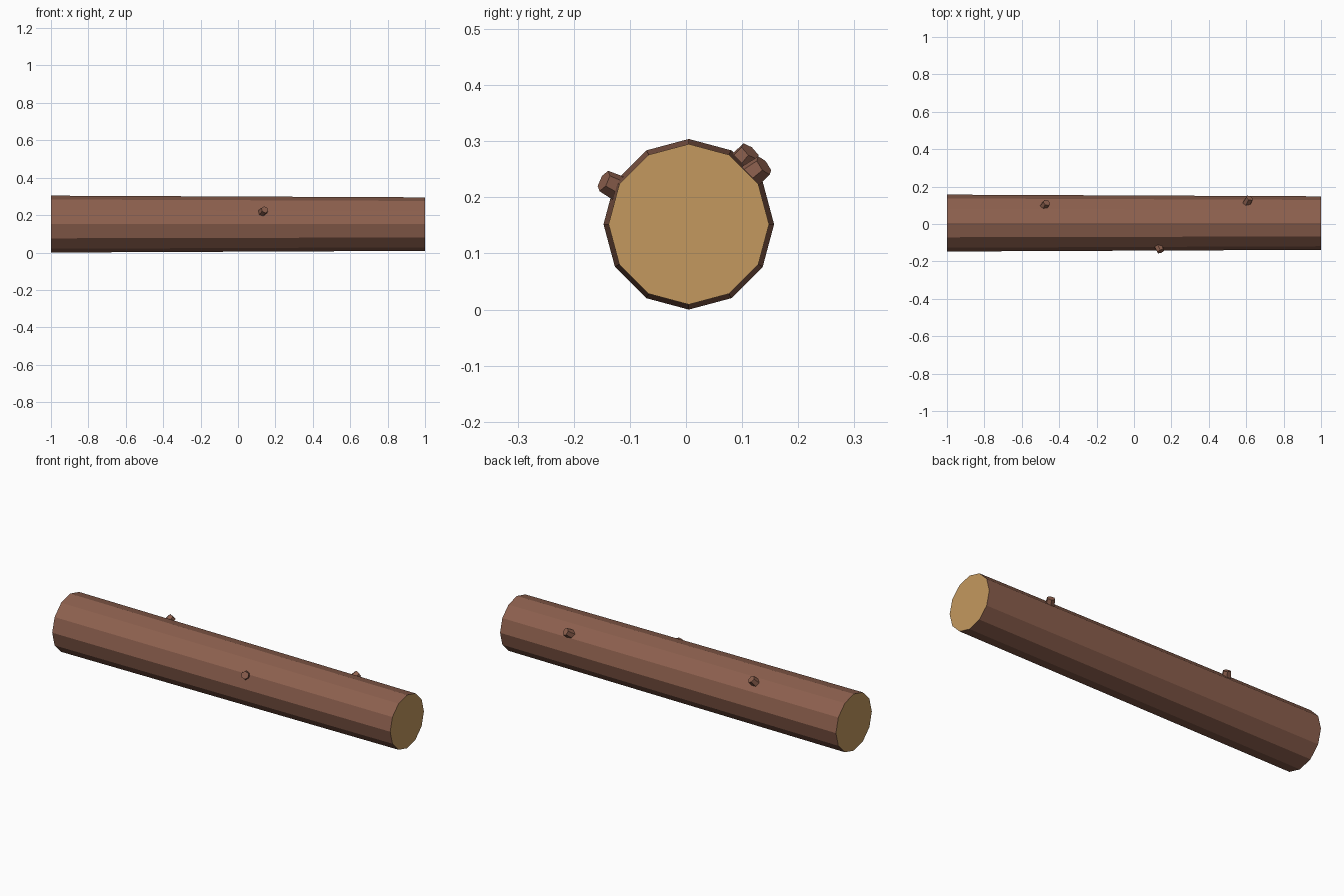
import bpy
import math
from mathutils import Vector

cube = bpy.data.objects.get("Cube")
if cube:
    bpy.data.objects.remove(cube, do_unlink=True)


def make_material(name, rgb):
    mat = bpy.data.materials.new(name)
    mat.use_nodes = True
    mat.diffuse_color = (*rgb, 1)
    mat.node_tree.nodes["Principled BSDF"].inputs["Base Color"].default_value = (*rgb, 1)
    return mat


bark = make_material("brown bark", (0.266, 0.117, 0.076))
cut_wood = make_material("tan cut wood", (0.55, 0.314, 0.114))

AXIS_Y, AXIS_Z = 0.005, 0.152


def tapered_prism(name, sides, base_radius, tip_radius, start, end, roll=0):
    """Flat-sided tapered cylinder running from start to end."""
    axis = end - start
    bpy.ops.mesh.primitive_cone_add(
        vertices=sides, radius1=base_radius, radius2=tip_radius, depth=axis.length)
    obj = bpy.context.object
    obj.name = name
    obj.location = (start + end) / 2
    obj.rotation_mode = 'QUATERNION'
    obj.rotation_quaternion = axis.to_track_quat('Z', 'Y')
    obj.data.materials.append(bark)
    return obj


# Trunk, slightly thinner towards +x, with pale cut ends
log = tapered_prism("log_trunk", 12, 0.152, 0.143,
                    Vector((-1, AXIS_Y, AXIS_Z)), Vector((1, AXIS_Y, AXIS_Z)))
log.data.materials.append(cut_wood)
for face in log.data.polygons:
    if abs(face.normal.z) > 0.9:
        face.material_index = 1


# Short branch stubs, all leaning a little towards the thin end
def branch_stub(name, x, angle):
    out = Vector((0, math.cos(math.radians(angle)), math.sin(math.radians(angle))))
    centre = Vector((x, AXIS_Y, AXIS_Z))
    start = centre + out * 0.125 + Vector((-0.01, 0, 0))
    end = centre + out * 0.17 + Vector((0.008, 0, 0))
    tapered_prism(name, 6, 0.025, 0.02, start, end)


branch_stub("back_branch_stub_right", -0.475, 50)
branch_stub("back_branch_stub_left", 0.61, 38)
branch_stub("front_branch_stub", 0.135, 153)
